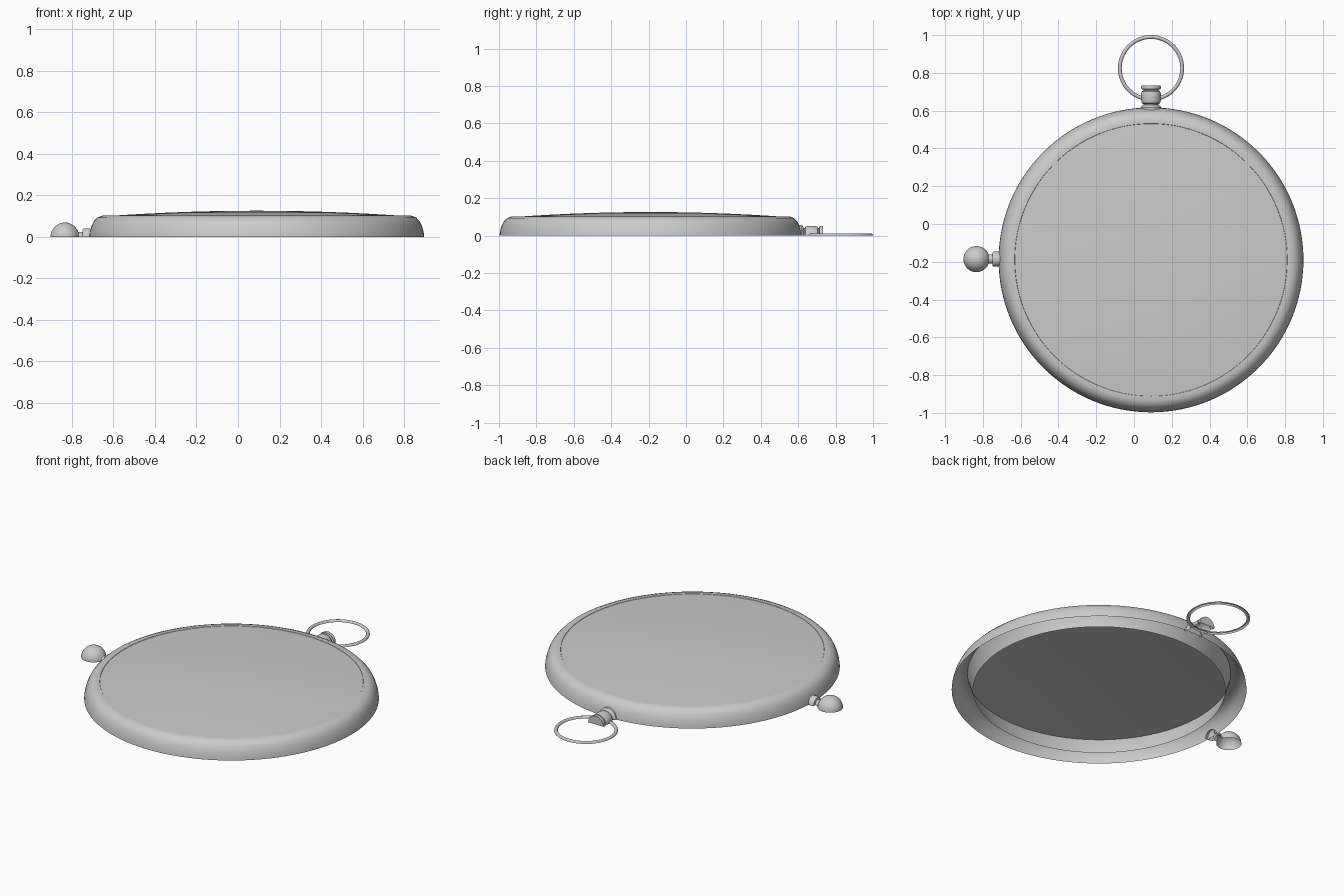
import bpy, bmesh
from math import pi, sin, cos, radians
from mathutils import Matrix, Vector

if "Cube" in bpy.data.objects:
    bpy.data.objects.remove(bpy.data.objects["Cube"])

CX, CY = 0.09, -0.19   # centre of the case


def lathe(name, profile, loc, rot=None, start=0.0, sweep=2 * pi, n=96):
    """Revolve (radius, height) points about local z, then turn and place."""
    bm = bmesh.new()
    closed = sweep > 6.28
    cols = n if closed else n + 1
    mat = Matrix.Translation(Vector(loc)) @ (rot or Matrix.Identity(4))
    grid = []
    for r, h in profile:
        row = []
        for j in range(cols):
            a = start + sweep * j / n
            row.append(bm.verts.new(mat @ Vector((r * cos(a), r * sin(a), h))))
        grid.append(row)
    for a, b in zip(grid, grid[1:]):
        for j in range(n):
            k = (j + 1) % cols
            bm.faces.new((a[j], a[k], b[k], b[j]))
    bmesh.ops.remove_doubles(bm, verts=bm.verts, dist=1e-5)
    mesh = bpy.data.meshes.new(name)
    bm.to_mesh(mesh)
    bm.free()
    ob = bpy.data.objects.new(name, mesh)
    bpy.context.collection.objects.link(ob)
    bpy.ops.object.select_all(action='DESELECT')
    ob.select_set(True)
    bpy.context.view_layer.objects.active = ob
    bpy.ops.object.shade_smooth_by_angle(angle=radians(35))
    return ob


# Case ring: rounded outer wall, top lip, inner wall (open underneath)
lathe("case_ring", [(0.807, 0), (0.804, 0.025), (0.796, 0.052), (0.785, 0.075),
                    (0.768, 0.093), (0.745, 0.102), (0.722, 0.102),
                    (0.718, 0.096), (0.69, 0)], (CX, CY, 0), n=128)

# Shallow domed cover
R = 0.722
lathe("domed_cover", [(R * t, 0.126 - 0.026 * t * t)
                      for t in (1, 0.9, 0.75, 0.6, 0.45, 0.3, 0.15, 0)],
      (CX, CY, 0), n=128)

# Pendant stem at the back: half-round flange, barrel, neck and cap along y
to_y = Matrix.Rotation(-pi / 2, 4, 'X')
lathe("pendant_stem", [(0.056, 0.600), (0.056, 0.618), (0.050, 0.625),
                       (0.040, 0.630), (0.040, 0.634), (0.048, 0.640),
                       (0.052, 0.655), (0.052, 0.690), (0.048, 0.702),
                       (0.040, 0.706), (0.040, 0.712), (0.051, 0.714),
                       (0.053, 0.722), (0.051, 0.732), (0, 0.732)],
      (CX, 0, 0), to_y, start=pi, sweep=pi, n=32)

# Hanging ring: upper half of a torus
lathe("hanging_ring", [(0.165 + 0.010 * cos(a), 0.012 * sin(a))
                       for a in (pi * i / 8 for i in range(9))],
      (CX, 0.825, 0), n=72)

# Side knob: half-round collar, neck and ball along -x
to_left = Matrix.Rotation(-pi / 2, 4, 'Y')
BALL, BR = 0.834, 0.069
knob = [(0.038, 0.700), (0.040, 0.722), (0.040, 0.742), (0.036, 0.748),
        (0.024, 0.750), (0.024, 0.769)]
knob += [(BR * sin(a), BALL - BR * cos(a))
         for a in (0.36 + (pi - 0.36) * i / 16 for i in range(17))]
lathe("side_knob", knob, (0, -0.186, 0), to_left, start=-pi / 2, sweep=pi, n=32)
